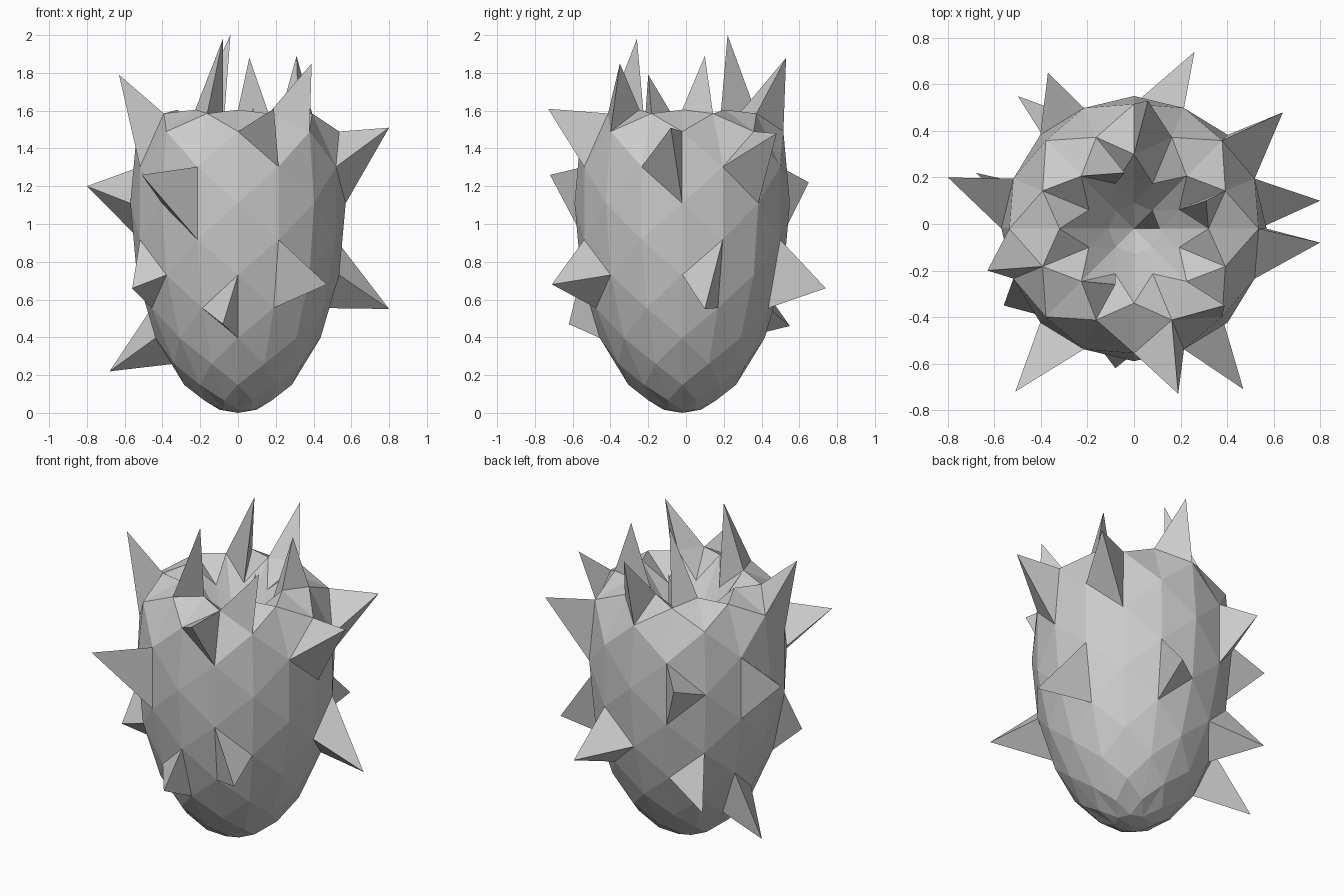
import bpy
import bmesh
from math import sin, cos, pi, radians

cube = bpy.data.objects.get("Cube")
if cube:
    bpy.data.objects.remove(cube, do_unlink=True)

COLUMNS = 16            # half of them are used by each staggered ring
RADIUS, HALF_HEIGHT = 0.57, 1.11
CENTRE_Y = -0.02

# Ring profile (radius, height): an egg, then a rim folding into a bowl
rings = []
for lat in range(-80, 30, 10):
    a = radians(lat)
    rings.append((RADIUS * cos(a), HALF_HEIGHT * (1 + sin(a))))
rings += [(0.425, 1.585), (0.32, 1.605), (0.21, 1.47), (0.11, 1.32)]
BOWL_BOTTOM = 1.22

# Spikes: (ring, column) of the base corner, column of its upright edge, tip
spikes = [
    # flanks
    (8, 10, 11, (-.51, -.72, 1.26)),
    (5, 11, 12, (-.08, -.62, .47)),
    (6, 14, 13, (.47, -.71, .68)),
    (6, 0, 1, (.8, .1, .55)),
    (9, 15, 0, (.8, -.08, 1.51)),
    (9, 1, 2, (.64, .48, 1.48)),
    (6, 10, 9, (-.56, -.35, .66)),
    (8, 8, 7, (-.8, .2, 1.2)),
    (4, 8, 7, (-.68, .22, .22)),
    (5, 5, 6, (-.5, .55, .46)),
    (6, 4, 3, (.26, .74, .66)),
    (8, 6, 5, (-.37, .65, 1.22)),
    # shoulder and rim
    (10, 12, 13, (.19, -.73, 1.61)),
    (10, 8, 9, (-.63, -.2, 1.79)),
    (11, 3, 4, (.06, .53, 1.88)),
    (11, 13, 14, (.39, -.35, 1.85)),
    (12, 10, 11, (-.08, -.26, 1.98)),
    (12, 6, 5, (-.04, .22, 2.0)),
    (12, 0, 1, (.31, .1, 1.89)),
]
bowl_spike_tip = (.08, .06, 1.62)

bm = bmesh.new()
grid = {}
for k, (r, z) in enumerate(rings):
    for c in range(k % 2, COLUMNS, 2):
        a = 2 * pi * c / COLUMNS
        grid[k, c] = bm.verts.new((r * cos(a), CENTRE_Y + r * sin(a), z))
bottom = bm.verts.new((0, CENTRE_Y, 0))
top = bm.verts.new((0, CENTRE_Y, BOWL_BOTTOM))


def vert(k, c):
    return grid[k, c % COLUMNS]


def raise_spike(base, tip):
    """Replace a base triangle with three sides meeting at the tip."""
    apex = bm.verts.new(tip)
    for i in range(3):
        bm.faces.new((base[i], base[(i + 1) % 3], apex))


spiked = {(k, third, edge): tip for k, third, edge, tip in spikes}
last = len(rings) - 1

# Shell: each ring corner has one triangle to either side
for k, c in grid:
    if 0 < k < last:
        for side in (1, -1):
            edge = (c + side) % COLUMNS
            corners = (vert(k, c), vert(k - 1, edge), vert(k + 1, edge))
            if side < 0:
                corners = corners[::-1]
            tip = spiked.get((k, c, edge))
            if tip:
                raise_spike(corners, tip)
            else:
                bm.faces.new(corners)

# Closing fans at the bottom and in the bowl
for c in range(0, COLUMNS, 2):
    bm.faces.new((vert(0, c + 2), vert(0, c), bottom))
    bm.faces.new((vert(0, c), vert(0, c + 2), vert(1, c + 1)))
    bm.faces.new((vert(last, c + 2), vert(last, c), vert(last - 1, c + 1)))
    fan = (vert(last, c), vert(last, c + 2), top)
    if c == 0:
        raise_spike(fan, bowl_spike_tip)
    else:
        bm.faces.new(fan)

bmesh.ops.recalc_face_normals(bm, faces=bm.faces[:])
mesh = bpy.data.meshes.new("spiny_shell")
bm.to_mesh(mesh)
bm.free()

# Plain grey finish, flat shaded
grey = bpy.data.materials.new("light_grey")
grey.use_nodes = True
colour = (0.6, 0.6, 0.6, 1)
grey.diffuse_color = colour
grey.node_tree.nodes["Principled BSDF"].inputs["Base Color"].default_value = colour
mesh.materials.append(grey)

shell = bpy.data.objects.new("spiny_shell", mesh)
bpy.context.collection.objects.link(shell)
